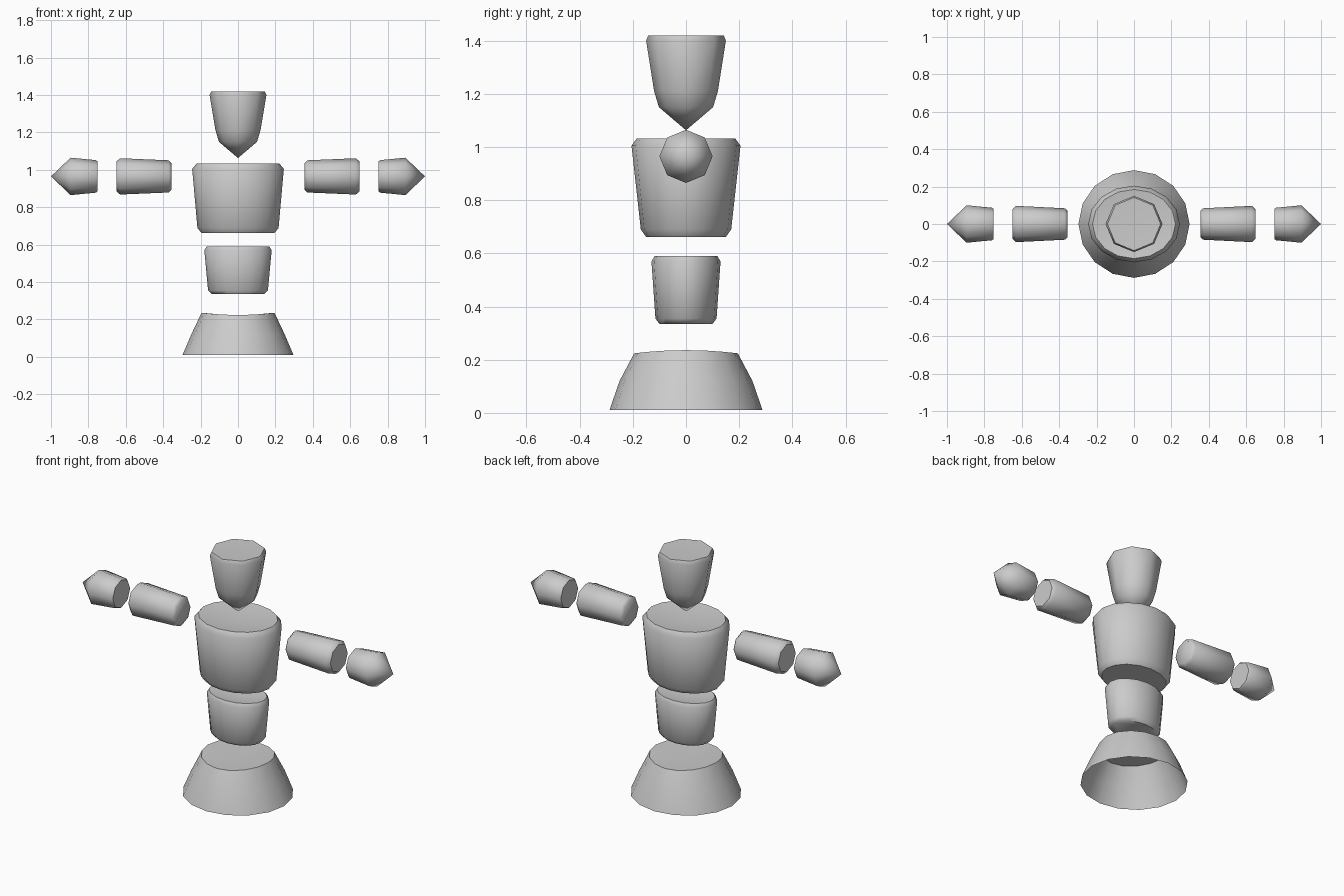
import bpy, bmesh, math
from mathutils import Matrix

cube = bpy.data.objects.get("Cube")
if cube:
    bpy.data.objects.remove(cube)

grey = bpy.data.materials.new("plain_grey")
grey.use_nodes = True
tone = (0.6, 0.6, 0.6, 1)
grey.diffuse_color = tone
grey.node_tree.nodes["Principled BSDF"].inputs["Base Color"].default_value = tone


def loft(name, sides, rings, cap_start=True, cap_end=True, saddle=0, dish=0, place=None):
    """Skin rings of (height, x radius, y radius); a zero radius makes a point."""
    bm = bmesh.new()
    loops = []
    for i, (h, rx, ry) in enumerate(rings):
        if rx == 0:
            loops.append([bm.verts.new((0, 0, h))])
            continue
        wave = saddle if i == len(rings) - 1 else 0
        angles = [math.tau * k / sides for k in range(sides)]
        loops.append([bm.verts.new((rx * math.cos(a), ry * math.sin(a),
                                    h + wave * math.cos(2 * a))) for a in angles])
    for a, b in zip(loops, loops[1:]):
        for k in range(sides):
            n = (k + 1) % sides
            if len(a) == 1:
                bm.faces.new((a[0], b[n], b[k]))
            elif len(b) == 1:
                bm.faces.new((a[k], a[n], b[0]))
            else:
                bm.faces.new((a[k], a[n], b[n], b[k]))
    if cap_start and len(loops[0]) > 1:
        bm.faces.new(loops[0][::-1])
    if cap_end and len(loops[-1]) > 1:
        lid = bm.faces.new(loops[-1])
        if dish:
            centre = bmesh.ops.poke(bm, faces=[lid])["verts"][0]
            centre.co.z -= dish
    if place:
        bm.transform(place)
    mesh = bpy.data.meshes.new(name)
    bm.to_mesh(mesh)
    bm.free()
    mesh.materials.append(grey)
    obj = bpy.data.objects.new(name, mesh)
    bpy.context.collection.objects.link(obj)
    bpy.ops.object.select_all(action="DESELECT")
    obj.select_set(True)
    bpy.context.view_layer.objects.active = obj
    bpy.ops.object.shade_smooth_by_angle(angle=math.radians(50))
    return obj


# Flared skirt, open underneath
loft("skirt", 16, [(0.01, 0.297, 0.288), (0.12, 0.25, 0.25), (0.23, 0.195, 0.195)],
     cap_start=False, saddle=0.006, dish=0.012)

# Waist and chest blocks with rounded rims and dished tops
loft("waist", 16, [(0.335, 0.14, 0.10), (0.355, 0.16, 0.115),
                   (0.57, 0.18, 0.13), (0.59, 0.168, 0.118)], dish=0.02)
loft("chest", 16, [(0.662, 0.195, 0.15), (0.69, 0.217, 0.17),
                   (1.005, 0.245, 0.205), (1.033, 0.222, 0.185)], dish=0.025)

# Head tapering to a pointed chin
loft("head", 8, [(1.063, 0, 0), (1.15, 0.102, 0.102), (1.21, 0.12, 0.12),
                 (1.40, 0.152, 0.15), (1.42, 0.142, 0.142)], dish=0.005)

# Arms and pointed hands along both sides
for side, sign in (("left", 1), ("right", -1)):
    place = Matrix.Translation((0, 0, 0.965)) @ Matrix.Rotation(sign * math.pi / 2, 4, "Y")
    loft(side + "_arm", 8, [(0.355, 0.07, 0.07), (0.37, 0.086, 0.084),
                            (0.63, 0.097, 0.097), (0.65, 0.08, 0.08)], place=place)
    loft(side + "_hand", 8, [(0.75, 0.08, 0.08), (0.76, 0.087, 0.087),
                             (0.895, 0.1, 0.1), (1.0, 0, 0)], place=place)
